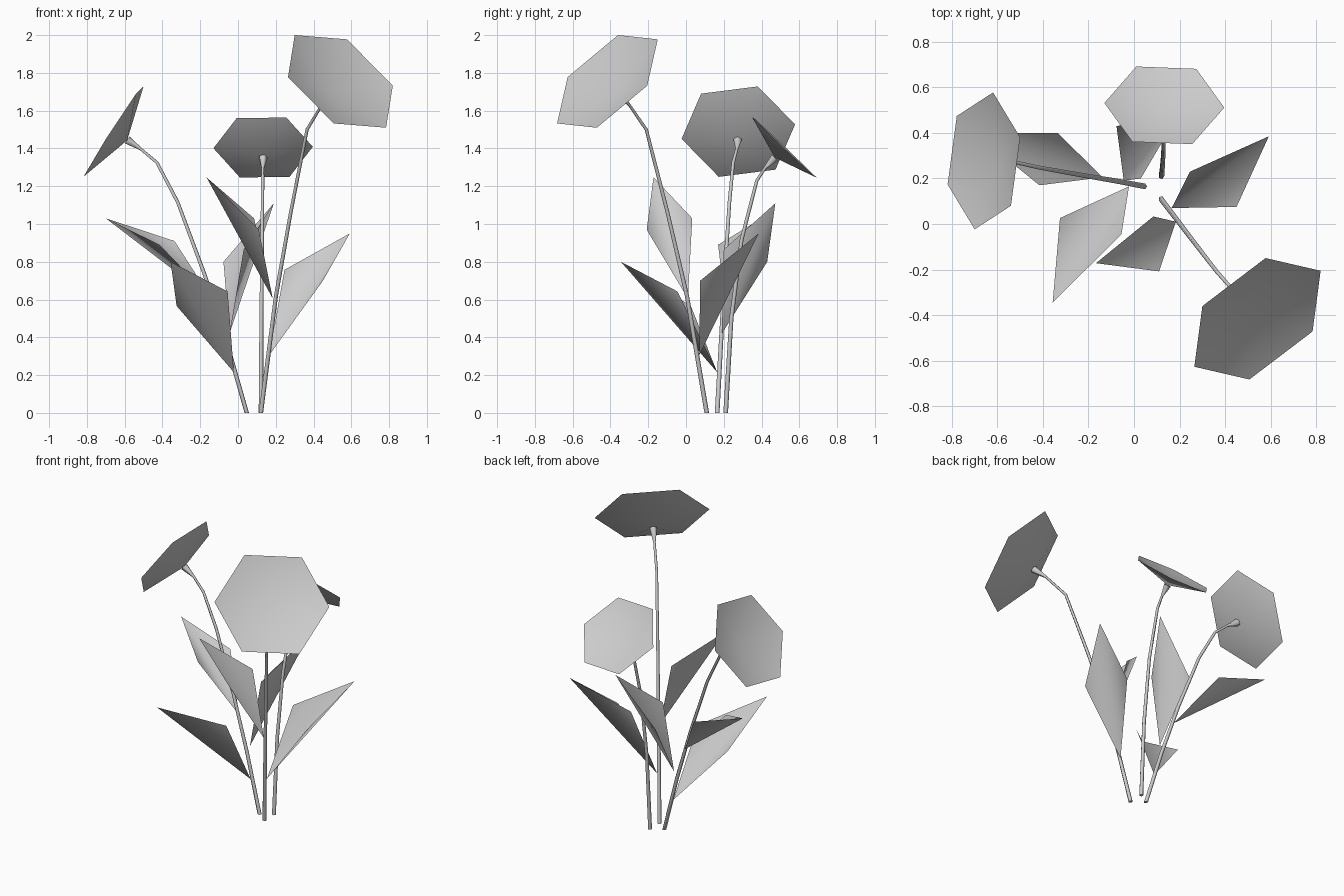
import bpy, bmesh, math
from mathutils import Vector, Matrix

if "Cube" in bpy.data.objects:
    bpy.data.objects.remove(bpy.data.objects["Cube"])


def make(name, verts, faces, angle=180):
    me = bpy.data.meshes.new(name)
    me.from_pydata([tuple(v) for v in verts], [], faces)
    bm = bmesh.new()
    bm.from_mesh(me)
    bmesh.ops.recalc_face_normals(bm, faces=bm.faces)
    bm.to_mesh(me)
    bm.free()
    ob = bpy.data.objects.new(name, me)
    bpy.context.collection.objects.link(ob)
    bpy.ops.object.select_all(action='DESELECT')
    ob.select_set(True)
    bpy.context.view_layer.objects.active = ob
    bpy.ops.object.shade_smooth_by_angle(angle=math.radians(angle))
    return ob


def tube(name, path, radii, sides=5):
    """Low-sided tube following a path, with one radius per point."""
    path = [Vector(p) for p in path]
    verts, faces, n = [], [], len(path)
    for i, p in enumerate(path):
        t = (path[min(i + 1, n - 1)] - path[max(i - 1, 0)]).normalized()
        if i == 0:
            t = Vector((0, 0, 1))  # flat cut on the ground
        u = Vector((0, 1, 0)).cross(t).normalized()
        w = t.cross(u)
        for k in range(sides):
            a = 2 * math.pi * k / sides
            verts.append(p + radii[i] * (u * math.cos(a) + w * math.sin(a)))
    for i in range(n - 1):
        for k in range(sides):
            k2 = (k + 1) % sides
            faces.append((i * sides + k, i * sides + k2,
                          (i + 1) * sides + k2, (i + 1) * sides + k))
    faces.append(tuple(range(sides)))
    faces.append(tuple((n - 1) * sides + k for k in range(sides)))
    return make(name, verts, faces, 75)


def flower(name, centre, normal, rim, path):
    """Shallow six-sided cup on a bent stem with a flared calyx."""
    c, n = Vector(centre), Vector(normal).normalized()
    r = Vector(rim) - c
    r -= n * r.dot(n)
    R = r.length
    apex = c - n * R * 0.28
    ring = [c + Matrix.Rotation(k * math.pi / 3, 3, n) @ r for k in range(6)]
    make(name + "_petals", ring + [apex],
         [(k, (k + 1) % 6, 6) for k in range(6)])
    neck = c - n * R * 0.56
    pts = path + [neck, apex]
    m = len(path)
    radii = [0.013 - 0.005 * i / m for i in range(m + 1)] + [0.024]
    tube(name + "_stem", pts, radii)


def leaf(name, base, tip, side_a, side_b):
    """Diamond leaf folded along its midrib."""
    b, t = Vector(base), Vector(tip)
    mid = b.lerp(t, 0.54)
    make(name, [b, Vector(side_a), t, Vector(side_b), mid],
         [(0, 1, 4), (1, 2, 4), (2, 3, 4), (3, 0, 4)])


# flowers
flower("tall_flower", (.542, -.416, 1.755), (.502, -.593, .63), (.30, -.36, 2.0),
       [(.12, .11, 0), (.20, .005, .62), (.28, -.10, 1.07), (.365, -.21, 1.5)])
flower("left_flower", (-.659, .277, 1.489), (-.84, .044, .54), (-.54, .08, 1.69),
       [(.045, .165, 0), (-.06, .185, .37), (-.177, .205, .73),
        (-.32, .23, 1.115), (-.43, .25, 1.325)])
flower("back_flower", (.133, .521, 1.405), (.016, .688, .725), (-.13, .535, 1.405),
       [(.12, .21, 0), (.123, .24, .5), (.127, .295, .92), (.13, .375, 1.23)])

# leaves: base, tip, two side corners
leaf("right_leaf", (.165, .07, .305), (.592, .385, .95),
     (.45, .075, .70), (.246, .23, .757))
leaf("front_left_leaf", (-.022, .165, .215), (-.357, -.345, .80),
     (-.055, -.045, .643), (-.325, .026, .566))
leaf("upper_front_leaf", (.184, .01, .605), (-.167, -.172, 1.247),
     (.085, .033, 1.03), (.11, -.208, .97))
leaf("back_leaf", (-.045, .19, .42), (.19, .473, 1.11),
     (-.077, .43, .80), (.03, .2, .865))
leaf("left_leaf", (-.137, .205, .60), (-.70, .40, 1.03),
     (-.336, .40, .91), (-.415, .17, .89))
